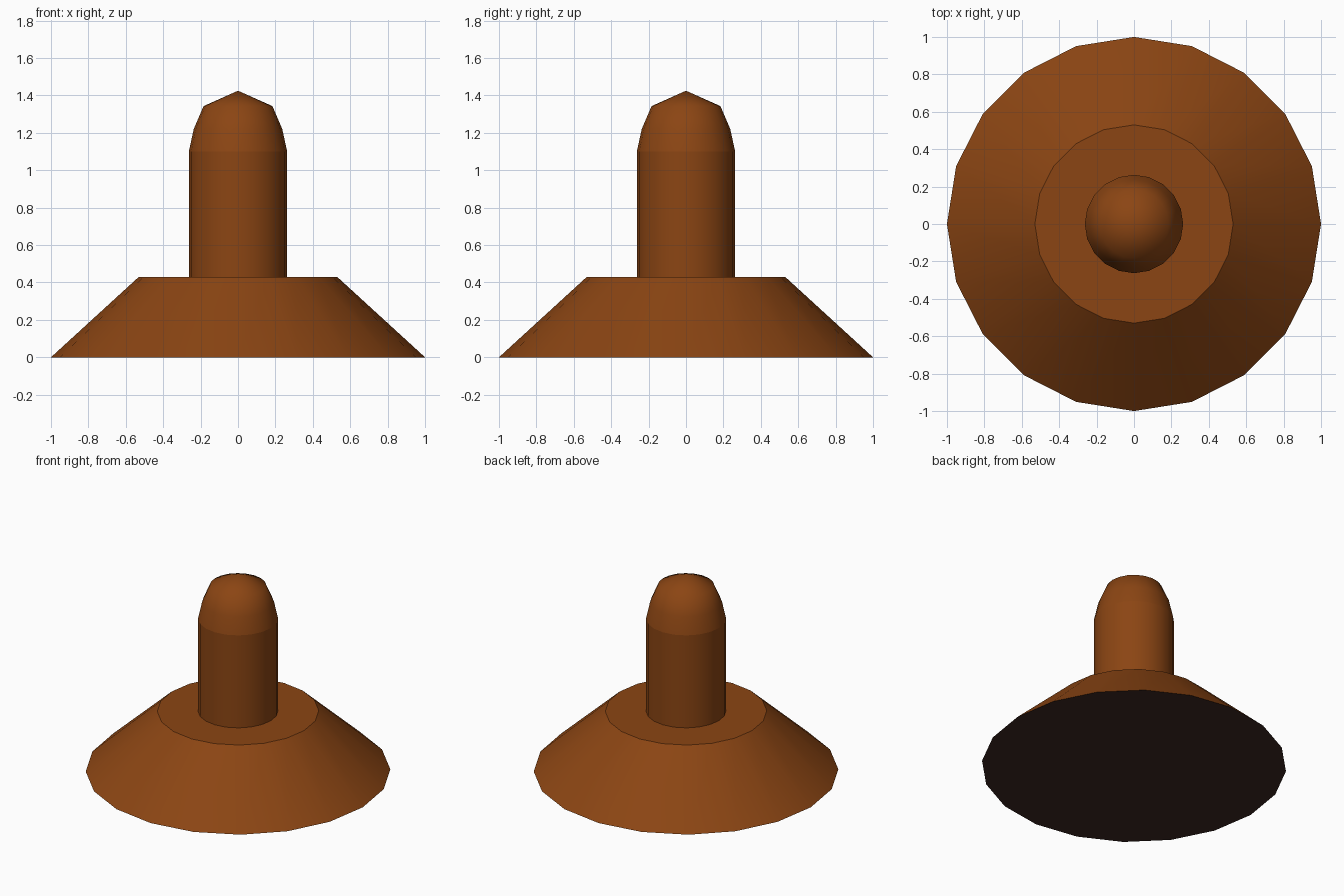
import bpy, bmesh, math

if "Cube" in bpy.data.objects:
    bpy.data.objects.remove(bpy.data.objects["Cube"])

SIDES = 20


def material(name, srgb):
    m = bpy.data.materials.new(name)
    lin = [((c / 255 + 0.055) / 1.055) ** 2.4 if c > 10 else c / 255 / 12.92 for c in srgb]
    m.diffuse_color = (*lin, 1.0)
    m.use_nodes = True
    m.node_tree.nodes["Principled BSDF"].inputs["Base Color"].default_value = m.diffuse_color
    return m


brown = material("saddle brown", (139, 69, 19))
dark = material("dark brown", (62, 39, 35))


def turned(name, profile, cap_bottom=False, cap_top=False):
    """Revolve an (r, z) profile, listed bottom to top, around z; r = 0 makes a pole."""
    bm = bmesh.new()
    rings = []
    for r, z in profile:
        n = SIDES if r > 0 else 1
        rings.append([bm.verts.new((r * math.cos(math.tau * i / SIDES),
                                    r * math.sin(math.tau * i / SIDES), z)) for i in range(n)])
    for low, high in zip(rings, rings[1:]):
        for i in range(SIDES):
            j = (i + 1) % SIDES
            top = [high[0]] if len(high) == 1 else [high[j], high[i]]
            bm.faces.new([low[i], low[j]] + top).smooth = True
    if cap_bottom:
        bm.faces.new(rings[0][::-1])
    if cap_top:
        bm.faces.new(rings[-1])
    # Keep the cap rims crisp
    for e in bm.edges:
        if any(not f.smooth for f in e.link_faces):
            e.smooth = False
    mesh = bpy.data.meshes.new(name)
    bm.to_mesh(mesh)
    bm.free()
    obj = bpy.data.objects.new(name, mesh)
    bpy.context.collection.objects.link(obj)
    mesh.materials.append(brown)
    return obj


# Flared base with a dark underside
base = turned("base", [(1.0, 0.0), (0.53, 0.43)], cap_bottom=True, cap_top=True)
base.data.materials.append(dark)
for p in base.data.polygons:
    if p.normal.z < -0.9:
        p.material_index = 1

# Upright stem
turned("stem", [(0.263, 0.43), (0.263, 1.10)])

# Rounded tip
turned("rounded_tip", [(0.263, 1.10), (0.236, 1.222), (0.184, 1.343), (0.0, 1.425)])
